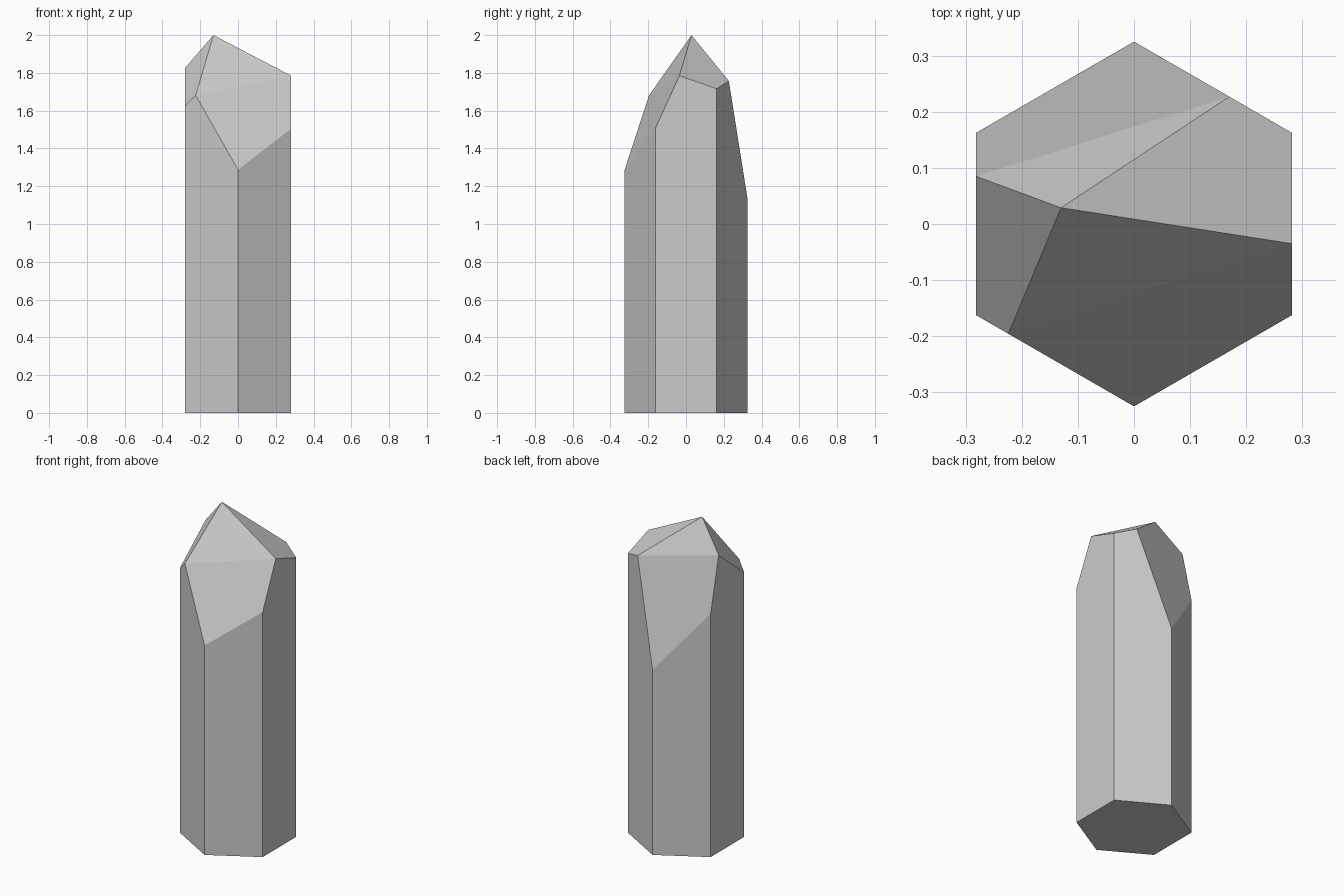
import bpy, bmesh, math
from mathutils import Vector

if "Cube" in bpy.data.objects:
    bpy.data.objects.remove(bpy.data.objects["Cube"])

R = 0.325                        # hexagon corner radius
W = R * math.cos(math.pi / 6)    # half width across flats

# Key points of the faceted tip
apex = Vector((-0.13, 0.029, 2.0))
front_left = Vector((-0.224, -0.1957, 1.681))
front_right = Vector((W, -0.035, 1.785))
back_left = Vector((-W, 0.085, 1.825))
back_right = Vector((0.17, 0.2269, 1.757))

# Each facet is a plane through three points
facets = [
    (apex, front_left, front_right),                            # front upper
    (front_left, front_right, Vector((0, -R, 1.287))),          # front lower
    (apex, back_left, back_right),                              # back upper
    (back_left, back_right, Vector((0, R, 1.138))),             # back lower
    (apex, back_left, Vector((-W, -R / 2, 1.625))),             # left
    (apex, front_right, Vector((W, R / 2, 1.716))),             # right
]

# Hexagonal column, taller than the finished tip
bm = bmesh.new()
ring = [bm.verts.new((R * math.sin(i * math.pi / 3), R * math.cos(i * math.pi / 3), 0))
        for i in range(6)]
base = bm.faces.new(ring)
top = bmesh.ops.extrude_face_region(bm, geom=[base], use_keep_orig=True)["geom"]
bmesh.ops.translate(bm, vec=(0, 0, 2.6),
                    verts=[g for g in top if isinstance(g, bmesh.types.BMVert)])


def cut(a, b, c):
    """Slice off everything above the plane and cap the cut."""
    normal = (b - a).cross(c - a).normalized()
    if normal.z < 0:
        normal.negate()
    bmesh.ops.bisect_plane(bm, geom=bm.verts[:] + bm.edges[:] + bm.faces[:], dist=1e-5,
                           plane_co=a, plane_no=normal, clear_outer=True)
    bmesh.ops.holes_fill(bm, edges=[e for e in bm.edges if e.is_boundary], sides=0)


for f in facets:
    cut(*f)
bmesh.ops.remove_doubles(bm, verts=bm.verts[:], dist=0.002)
bmesh.ops.recalc_face_normals(bm, faces=bm.faces[:])

mesh = bpy.data.meshes.new("crystal")
bm.to_mesh(mesh)
bm.free()
bpy.context.collection.objects.link(bpy.data.objects.new("crystal", mesh))
